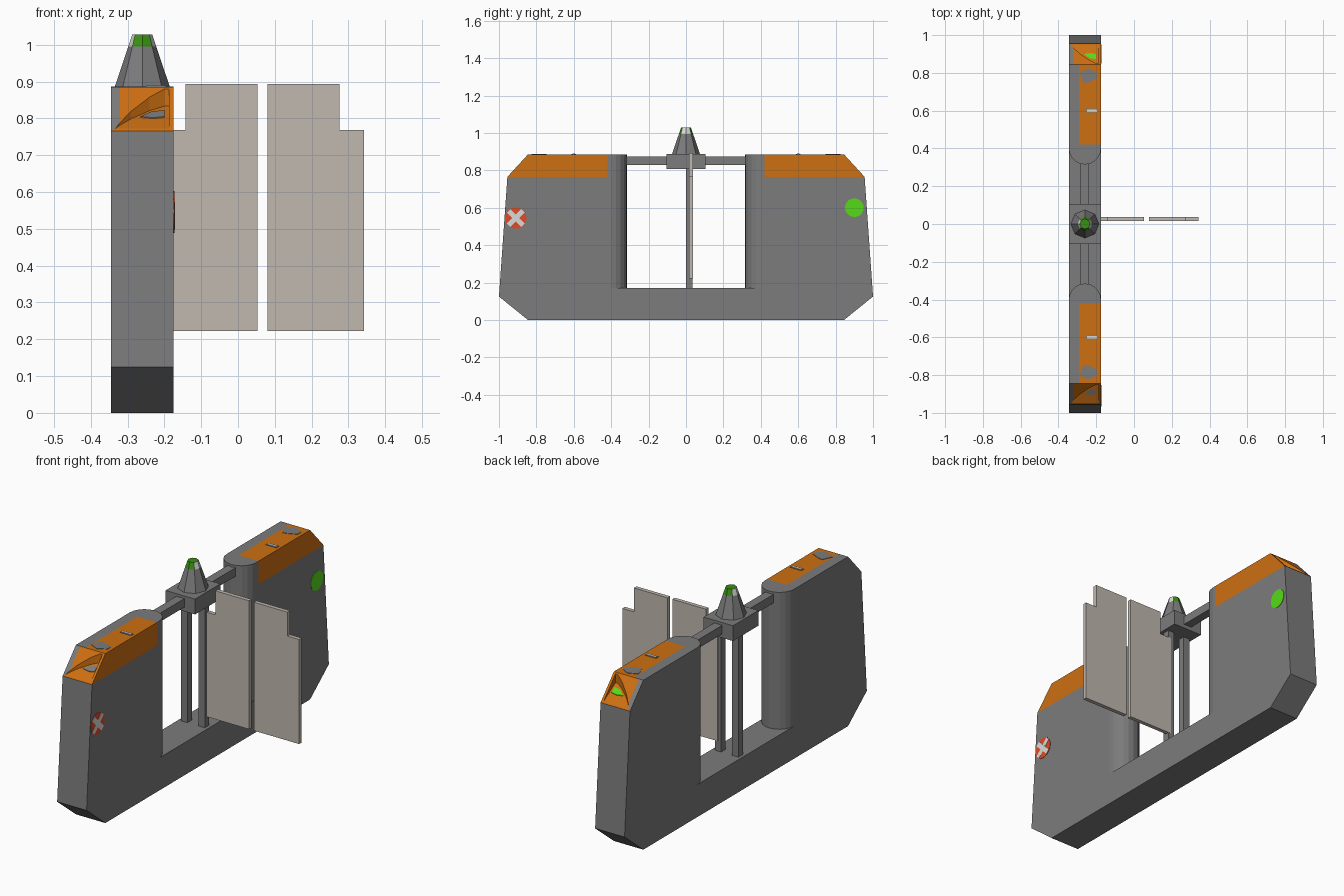
import bpy, bmesh, math
from mathutils import Vector

if "Cube" in bpy.data.objects:
    bpy.data.objects.remove(bpy.data.objects["Cube"])

def material(name, rgb):
    m = bpy.data.materials.new(name)
    m.diffuse_color = (*rgb, 1)
    m.use_nodes = True
    m.node_tree.nodes["Principled BSDF"].inputs["Base Color"].default_value = m.diffuse_color
    return m

GREY = material("housing grey", (0.2, 0.2, 0.2))
ORANGE = material("orange trim", (0.61, 0.16, 0.006))
BEIGE = material("door beige", (0.53, 0.48, 0.43))
GREEN = material("bright green", (0.09, 0.7, 0.008))
DARK_GREEN = material("lamp green", (0.04, 0.28, 0.006))
RED = material("signal red", (0.75, 0.07, 0.02))
WHITE = material("sign white", (0.7, 0.7, 0.68))

X0, X1, XC = -0.345, -0.175, -0.26


def loft(name, a, b, *mats):
    """Closed solid between two matching polygons."""
    bm = bmesh.new()
    va, vb = [bm.verts.new(p) for p in a], [bm.verts.new(p) for p in b]
    n = len(a)
    bm.faces.new(va)
    bm.faces.new(vb)
    for i in range(n):
        j = (i + 1) % n
        bm.faces.new((va[i], va[j], vb[j], vb[i]))
    bmesh.ops.recalc_face_normals(bm, faces=bm.faces)
    me = bpy.data.meshes.new(name)
    bm.to_mesh(me)
    bm.free()
    for m in mats:
        me.materials.append(m)
    ob = bpy.data.objects.new(name, me)
    bpy.context.collection.objects.link(ob)
    return ob


def along_x(name, yz, xa, xb, *mats):
    return loft(name, [(xa, y, z) for y, z in yz], [(xb, y, z) for y, z in yz], *mats)


def along_y(name, xz, ya, yb, *mats):
    return loft(name, [(x, ya, z) for x, z in xz], [(x, yb, z) for x, z in xz], *mats)


def along_z(name, xy, za, zb, *mats):
    return loft(name, [(x, y, za) for x, y in xy], [(x, y, zb) for x, y in xy], *mats)


def box(name, xa, xb, ya, yb, za, zb, mat):
    return along_z(name, [(xa, ya), (xb, ya), (xb, yb), (xa, yb)], za, zb, mat)


def ring(cx, cy, r, n, start=0.0):
    return [(cx + r * math.cos(start + i * math.tau / n),
             cy + r * math.sin(start + i * math.tau / n)) for i in range(n)]


def floor_z(y):
    """Height of the sloping floor of the reader recess."""
    return 0.768 + (0.955 - abs(y)) * 0.62


def paint_pillar(ob):
    """Cut the trim borders, then colour the faces by position."""
    bm = bmesh.new()
    bm.from_mesh(ob.data)
    cuts = [((0, 0, 0.765), (0, 0, 1)), ((0, 0.42, 0), (0, 1, 0)), ((0, -0.42, 0), (0, 1, 0)),
            ((-0.29, 0, 0), (1, 0, 0)), ((-0.32, 0, 0), (1, 0, 0))]
    for co, no in cuts:
        bmesh.ops.bisect_plane(bm, geom=bm.verts[:] + bm.edges[:] + bm.faces[:],
                               plane_co=co, plane_no=no, dist=1e-5)
    bm.normal_update()
    for f in bm.faces:
        c, n = f.calc_center_median(), f.normal
        y = abs(c.y)
        orange = False
        if c.z > 0.7655 and y > 0.42:
            if n.x > 0.9 and c.x > X1 - 0.001:
                orange = True                      # passage side
            elif n.z > 0.95:
                orange = c.x > -0.29               # flat top
            elif y > 0.846 and c.x > X0 + 0.001:
                orange = c.x > -0.32 or c.z < 0.785  # sloping end and recess
        f.material_index = int(orange)
    bm.to_mesh(ob.data)
    bm.free()


# Base sill between the pillars
box("base_sill", X0, X1, -0.40, 0.40, 0, 0.17, GREY)

profile = [(0.40, 0), (0.845, 0), (1, 0.125), (0.955, 0.765), (0.845, 0.885), (0.40, 0.885)]
scoop = [(-0.338, 0.955), (-0.322, 0.935), (-0.29, 0.905), (-0.24, 0.87),
         (-0.2, 0.85), (-0.188, 0.85), (-0.188, 0.97), (-0.338, 0.97)]
for s, side in ((-1, "front"), (1, "back")):
    # Pillar with a scooped reader recess in its sloping end
    pillar = along_x(side + "_pillar", [(s * y, z) for y, z in profile], X0, X1, GREY, ORANGE)
    cutter = loft(side + "_recess_cutter", [(x, s * y, floor_z(y)) for x, y in scoop],
                  [(x, s * y, 1.0) for x, y in scoop], GREY, ORANGE)
    mod = pillar.modifiers.new("recess", 'BOOLEAN')
    mod.operation, mod.solver, mod.object = 'DIFFERENCE', 'EXACT', cutter
    bpy.context.view_layer.objects.active = pillar
    bpy.ops.object.modifier_apply(modifier=mod.name)
    bpy.data.objects.remove(cutter)
    paint_pillar(pillar)

    # Rounded inner end of the pillar
    arc = [(XC + 0.085 * math.cos(i * math.pi / 10), s * (0.40 - 0.085 * math.sin(i * math.pi / 10)))
           for i in range(11)]
    along_z(side + "_rounded_end", arc, 0.0 + 0.17, 0.885, GREY)

    # Top details: grey reader pad and pale ticket slot
    pad = [(-0.29, 0.80), (-0.265, 0.745), (-0.24, 0.75), (-0.195, 0.77), (-0.195, 0.80), (-0.24, 0.825)]
    along_z(side + "_reader_pad", [(x, s * y) for x, y in pad], 0.884, 0.887, GREY)
    box(side + "_slot_rim", -0.255, -0.19, s * 0.6 - 0.011, s * 0.6 + 0.011, 0.884, 0.887, GREY)
    box(side + "_ticket_slot", -0.25, -0.195, s * 0.6 - 0.007, s * 0.6 + 0.007, 0.884, 0.889, WHITE)

    # Symbol plate on the recess floor
    mark = [(-0.265, 0.90), (-0.235, 0.878), (-0.2, 0.872), (-0.2, 0.9), (-0.23, 0.905)]
    loft(side + "_recess_mark", [(x, s * y, floor_z(y) - 0.002) for x, y in mark],
         [(x, s * y, floor_z(y) + 0.003) for x, y in mark], GREY if s < 0 else GREEN)

# Direction signs on the passage side
along_x("exit_sign", ring(0.9, 0.6, 0.05, 20), X1 - 0.002, X1 + 0.002, GREEN)
along_x("stop_sign", ring(-0.91, 0.545, 0.057, 20), X1 - 0.002, X1 + 0.002, RED)
for i, a in enumerate((math.pi / 4, -math.pi / 4)):
    u, v = Vector((math.cos(a), math.sin(a))), Vector((-math.sin(a), math.cos(a)))
    c = Vector((-0.91, 0.545))
    bar = [c + u * p * 0.054 + v * q * 0.013 for p, q in ((-1, -1), (1, -1), (1, 1), (-1, 1))]
    along_x(f"stop_sign_bar_{i + 1}", bar, X1, X1 + 0.003 + i * 0.0005, WHITE)

# Overhead beam, hub and the two door posts
for s, side in ((-1, "front"), (1, "back")):
    box(side + "_beam", -0.283, -0.237, s * 0.1, s * 0.325, 0.828, 0.873, GREY)
box("hub", X0, X1, -0.105, 0.105, 0.807, 0.887, GREY)
for i, x in enumerate((-0.31, -0.21)):
    box(f"door_post_{i + 1}", x - 0.018, x + 0.018, 0.0, 0.036, 0.16, 0.82, GREY)

# Eight-sided beacon with a lamp cap, pale on its left and right faces
def octagon(r, z):
    return [(x, y, z) for x, y in ring(XC, 0, r, 8)]

loft("beacon", octagon(0.075, 0.885), octagon(0.038, 0.995), GREY)
cap = loft("beacon_lamp", octagon(0.038, 0.995), octagon(0.027, 1.028), DARK_GREEN, WHITE)
for p in cap.data.polygons:
    p.material_index = int(abs(p.normal.x) > abs(p.normal.y) + 0.01 and p.normal.z < 0.8)

# Two notched door leaves, mirrored about the gap
leaf = [(0, 0.222), (0.262, 0.222), (0.262, 0.768), (0.195, 0.768), (0.195, 0.893), (0, 0.893)]
along_y("inner_door", [(0.053 - x, z) for x, z in leaf], 0.016, 0.037, BEIGE)
along_y("outer_door", [(0.08 + x, z) for x, z in leaf], 0.016, 0.037, BEIGE)
